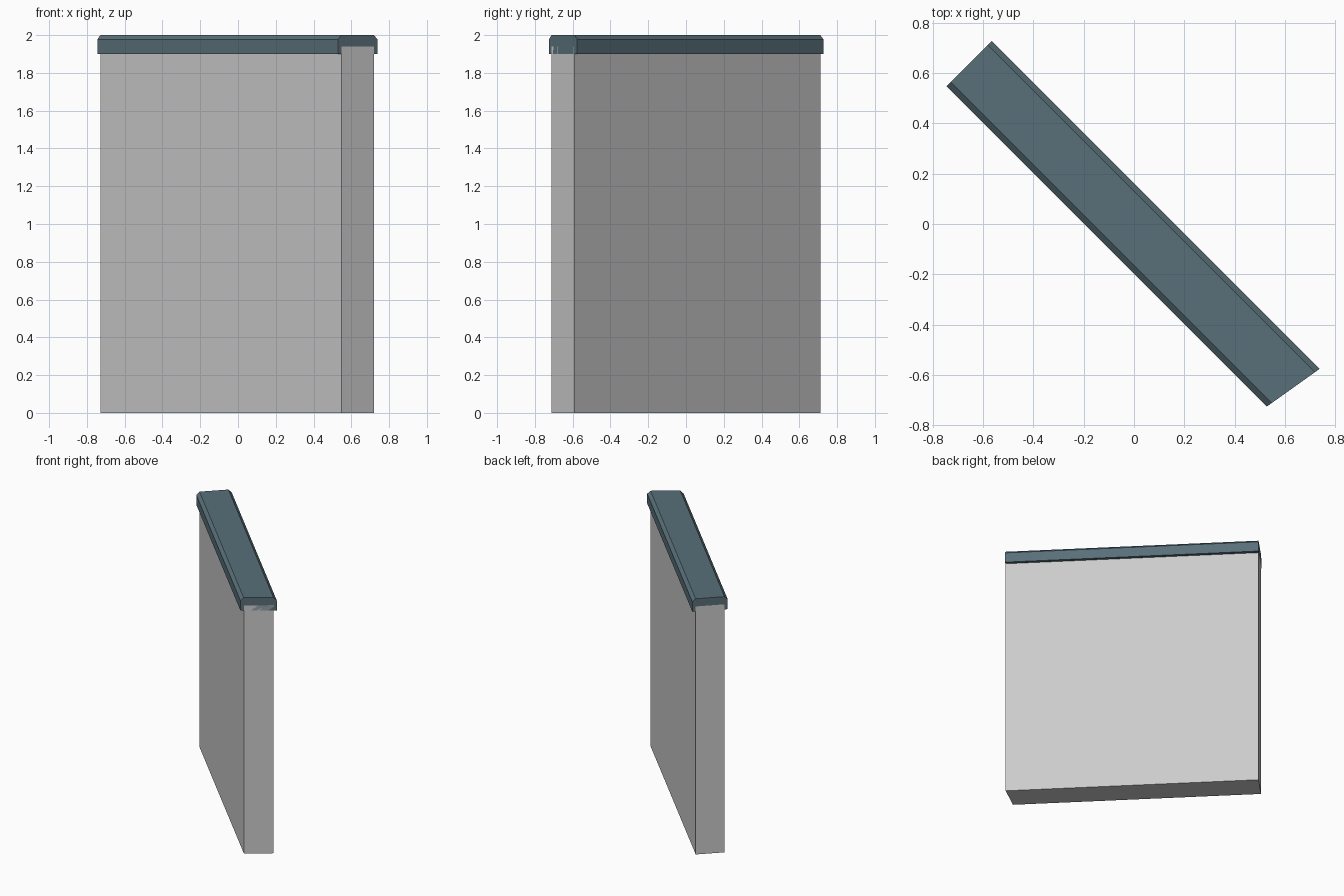
import bpy, bmesh

if "Cube" in bpy.data.objects:
    bpy.data.objects.remove(bpy.data.objects["Cube"])

CENTRE = -0.017          # the wall runs along the line x + y = CENTRE
SQUARE_END = 1.293       # y - x at the square end
SLOPE, OFFSET = 0.714, -1.1034   # mitred end: y = SLOPE * x + OFFSET


def square_end(s):
    return (s - SQUARE_END) / 2, (s + SQUARE_END) / 2


def mitre_end(s):
    x = (s - OFFSET) / (1 + SLOPE)
    return x, s - x


def extrude_along_wall(name, half_profile):
    """Mirror a half profile of (across, z) and sweep it between both ends."""
    profile = half_profile + [(-w, z) for w, z in reversed(half_profile)]
    bm = bmesh.new()
    rings = [[bm.verts.new((*end(CENTRE + w), z)) for w, z in profile]
             for end in (square_end, mitre_end)]
    n = len(profile)
    for ring in rings:
        bm.faces.new(ring)
    for i in range(n):
        j = (i + 1) % n
        bm.faces.new((rings[0][i], rings[0][j], rings[1][j], rings[1][i]))
    bmesh.ops.recalc_face_normals(bm, faces=bm.faces)
    mesh = bpy.data.meshes.new(name)
    bm.to_mesh(mesh)
    bm.free()
    obj = bpy.data.objects.new(name, mesh)
    bpy.context.collection.objects.link(obj)
    return obj


# Plain grey wall slab, its top tucked into the coping
extrude_along_wall("wall_panel", [(0.146, 0.0), (0.146, 1.94)])

# Dark coping with chamfered top edges
coping = extrude_along_wall("coping", [(0.18, 1.9), (0.18, 1.977), (0.147, 2.0)])
slate = bpy.data.materials.new("slate")
slate.diffuse_color = (0.1, 0.16, 0.19, 1)
slate.use_nodes = True
slate.node_tree.nodes["Principled BSDF"].inputs["Base Color"].default_value = slate.diffuse_color
coping.data.materials.append(slate)
